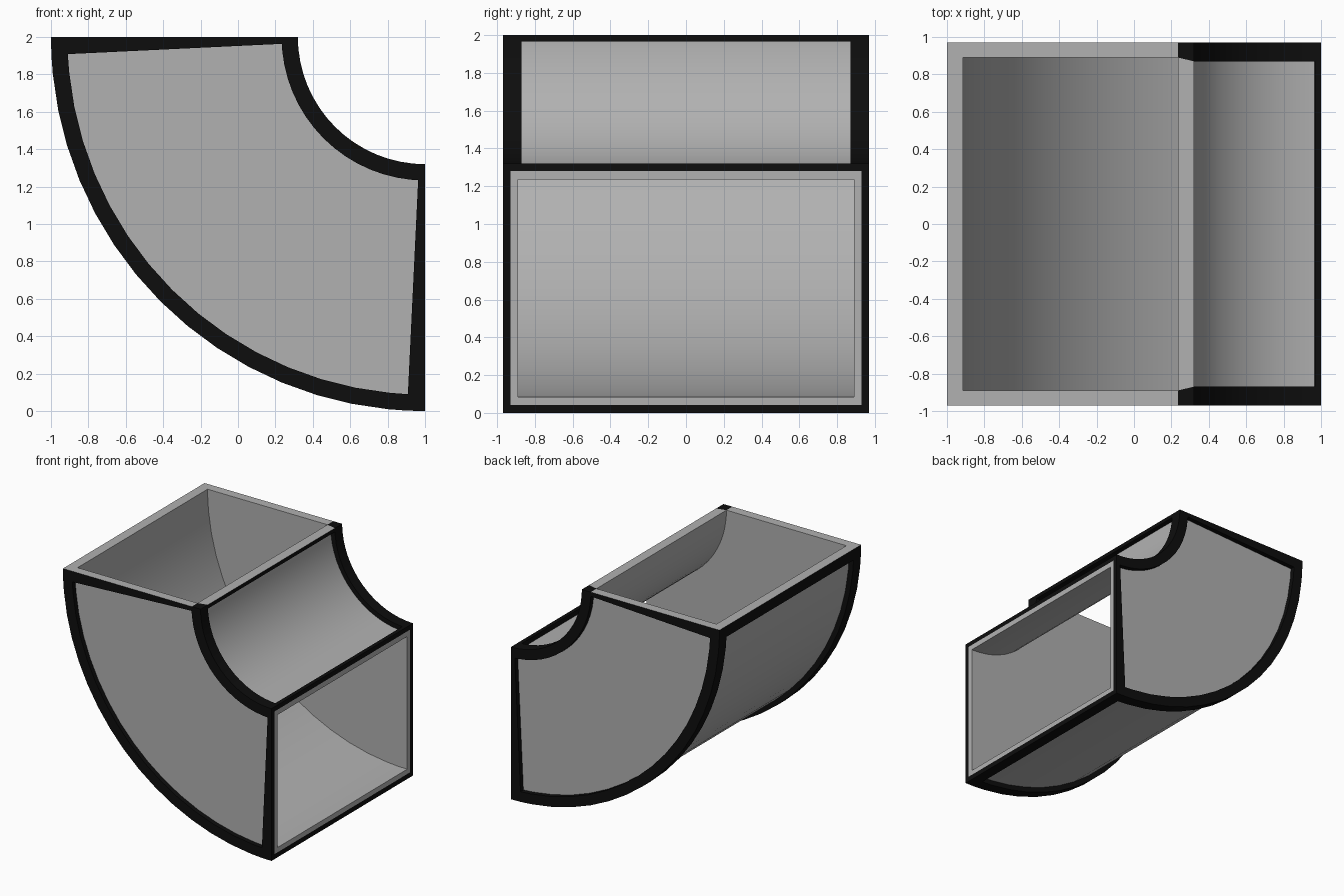
import bpy, bmesh
from math import sin, cos, radians

if "Cube" in bpy.data.objects:
    bpy.data.objects.remove(bpy.data.objects["Cube"])

# Bend runs 90 degrees around an axis through x=1, z=2 (a=0 is the top mouth)
STEP = 90 / 16
BAND = 2.75
FULL = [0, BAND] + [STEP * i for i in range(1, 16)] + [90 - BAND, 90]


def pt(r, y, a):
    a = radians(a)
    return (1 - r * cos(a), y, 2 - r * sin(a))


def rect(r0, r1, y0, y1):
    return [(r0, y0), (r1, y0), (r1, y1), (r0, y1)]


def bridge(bm, p, q):
    for i in range(len(p)):
        j = (i + 1) % len(p)
        bm.faces.new((p[i], p[j], q[j], q[i]))


def sweep(bm, profile, angles, cap_top=False, cap_side=True):
    """Sweep a closed (radius, y) profile through the bend angles."""
    rings = [[bm.verts.new(pt(r, y, a)) for r, y in profile] for a in angles]
    for p, q in zip(rings, rings[1:]):
        bridge(bm, p, q)
    if cap_top:
        bm.faces.new(rings[0])
    if cap_side:
        bm.faces.new(rings[-1])
    return rings


def finish(name, bm, *mats):
    bmesh.ops.recalc_face_normals(bm, faces=bm.faces)
    me = bpy.data.meshes.new(name)
    bm.to_mesh(me)
    bm.free()
    for m in mats:
        me.materials.append(m)
    ob = bpy.data.objects.new(name, me)
    bpy.context.collection.objects.link(ob)
    bpy.ops.object.select_all(action='DESELECT')
    ob.select_set(True)
    bpy.context.view_layer.objects.active = ob
    bpy.ops.object.shade_smooth_by_angle(angle=radians(30))


def material(name, v):
    m = bpy.data.materials.new(name)
    m.diffuse_color = (v, v, v, 1)
    m.use_nodes = True
    m.node_tree.nodes["Principled BSDF"].inputs["Base Color"].default_value = m.diffuse_color
    return m


grey = material("grey_panel", 0.44)
black = material("black_trim", 0.0042)

# Grey hollow duct: outer and inner skins joined at the side mouth
bm = bmesh.new()
outer = sweep(bm, rect(0.72, 1.957, -0.93, 0.93), FULL, cap_side=False)
inner = sweep(bm, rect(0.765, 1.915, -0.89, 0.89), FULL, cap_side=False)
bridge(bm, outer[-1], inner[-1])
bridge(bm, outer[0], inner[0])
top = [f for f in bm.faces if all(v.co.z > 1.9999 for v in f.verts)]
bmesh.ops.recalc_face_normals(bm, faces=bm.faces)
bmesh.ops.delete(bm, geom=top, context='FACES_ONLY')   # the top rim replaces these
finish("duct", bm, grey)

# Black raised trim: L-shaped bars on the four curved edges
bm = bmesh.new()
for s in (-1, 1):
    for r_edge, r_in, r_flange in ((2, 1.957, 1.912), (0.68, 0.72, 0.767)):
        sweep(bm, [(r_edge, .97 * s), (r_edge, .87 * s), (r_in, .87 * s),
                   (r_in, .93 * s), (r_flange, .93 * s), (r_flange, .97 * s)], FULL)
# Black straight bands around both mouths
for angles in ([0, BAND], [90 - BAND, 90]):
    side = angles[0] > 0
    for r0, r1 in ((1.957, 2), (0.68, 0.72)):
        sweep(bm, rect(r0, r1, -.87, .87), angles, cap_top=side, cap_side=True)
    for y0, y1 in ((-.97, -.93), (.93, .97)):
        sweep(bm, rect(0.767, 1.912, y0, y1), angles, cap_top=side, cap_side=True)
finish("edge_trim", bm, black)

# Flat rim on the top mouth: grey strips with a black corner at each inner edge
bm = bmesh.new()
strips = [(rect(1.915, 2, -.97, .97), 0),
          ([(.68, -.87), (.765, -.89), (.765, .89), (.68, .87)], 0)]
for s in (-1, 1):
    strips.append((rect(.765, 1.915, .89 * s, .97 * s), 0))
    strips.append(([(.68, .97 * s), (.68, .87 * s), (.765, .89 * s), (.765, .97 * s)], 1))
for outline, slot in strips:
    f = bm.faces.new([bm.verts.new(pt(r, y, 0)) for r, y in outline])
    f.material_index = slot
bmesh.ops.remove_doubles(bm, verts=bm.verts, dist=0.0001)
for f in bm.faces:
    f.normal_update()
    if f.normal.z < 0:
        f.normal_flip()
me = bpy.data.meshes.new("top_rim")
bm.to_mesh(me)
bm.free()
me.materials.append(grey)
me.materials.append(black)
bpy.context.collection.objects.link(bpy.data.objects.new("top_rim", me))
